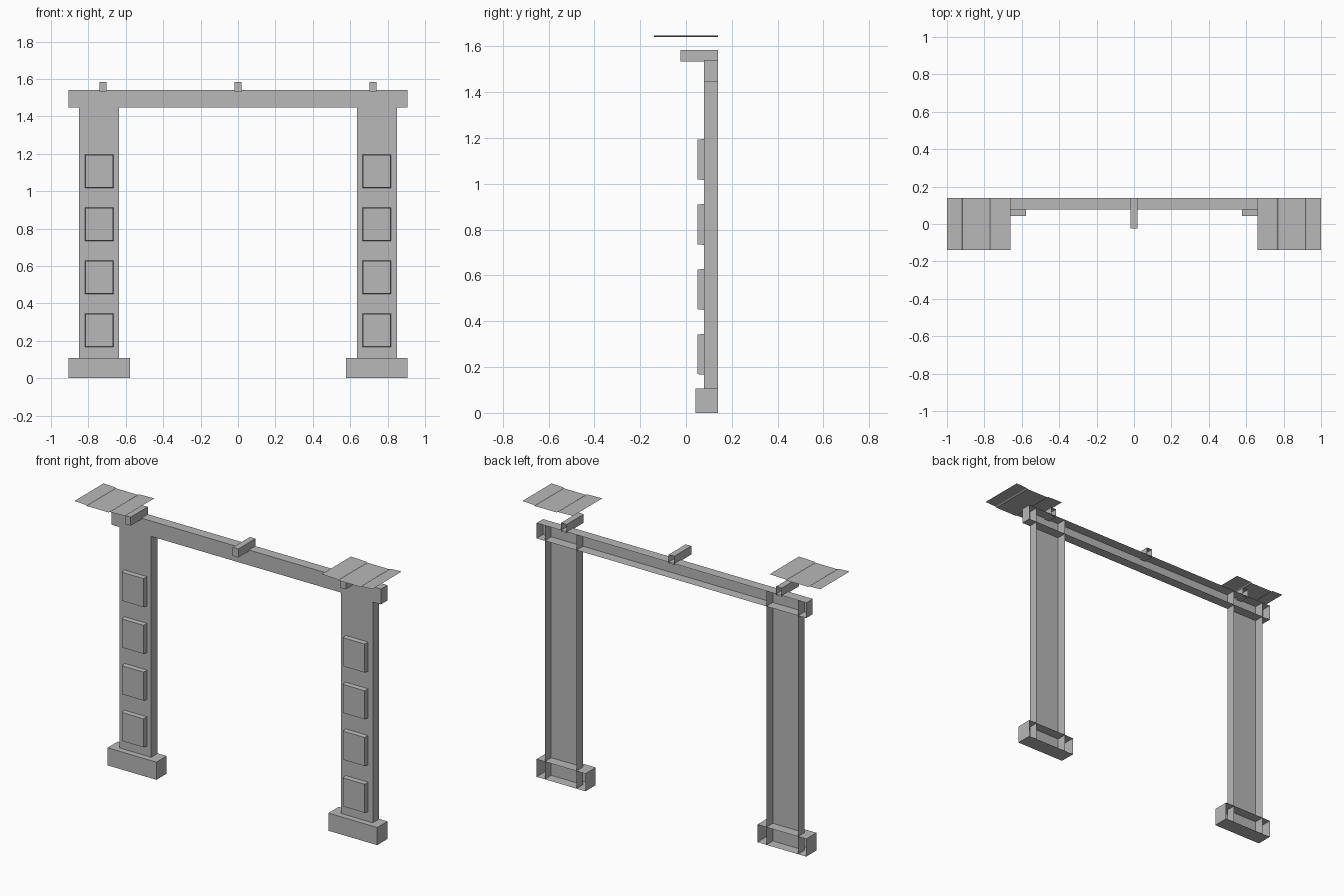
import bpy

if "Cube" in bpy.data.objects:
    bpy.data.objects.remove(bpy.data.objects["Cube"])

# One flat grey for the whole frame
grey = bpy.data.materials.new("plain grey")
grey.diffuse_color = (0.48, 0.48, 0.48, 1)
grey.use_nodes = True
grey.node_tree.nodes["Principled BSDF"].inputs["Base Color"].default_value = grey.diffuse_color

BACK = 0.14     # shared open back plane
FACE = 0.078    # front plane of the posts and the beam


def add_mesh(name, verts, faces):
    mesh = bpy.data.meshes.new(name)
    mesh.from_pydata(verts, [], faces)
    mesh.materials.append(grey)
    obj = bpy.data.objects.new(name, mesh)
    bpy.context.collection.objects.link(obj)
    return obj


def open_box(name, x0, x1, y0, y1, z0, z1, taper=0.0):
    """Box without a back face; taper narrows the front face."""
    x0, x1 = min(x0, x1), max(x0, x1)
    t = taper
    verts = [(x0 + t, y0, z0 + t), (x1 - t, y0, z0 + t),
             (x1 - t, y0, z1 - t), (x0 + t, y0, z1 - t),
             (x0, y1, z0), (x1, y1, z0), (x1, y1, z1), (x0, y1, z1)]
    faces = [(0, 1, 2, 3), (0, 4, 5, 1), (1, 5, 6, 2),
             (2, 6, 7, 3), (3, 7, 4, 0)]
    return add_mesh(name, verts, faces)


def roof_sheet(name, side):
    """Thin sheet with a slightly sunken middle, swept front to back."""
    profile = [(0.66, 1.648), (0.763, 1.645), (0.770, 1.640),
               (0.918, 1.640), (0.925, 1.645), (1.0, 1.648)]
    verts = [(side * x, y, z) for x, z in profile for y in (-0.14, BACK)]
    faces = []
    for i in range(len(profile) - 1):
        a = 2 * i
        f = (a, a + 2, a + 3, a + 1)
        faces.append(f if side > 0 else f[::-1])
    return add_mesh(name, verts, faces)


# Crossbeam
open_box("crossbeam", -0.905, 0.905, FACE, BACK, 1.447, 1.54)

# Brackets along the top of the beam
for name, x in (("left", -0.722), ("middle", 0.0), ("right", 0.722)):
    open_box(name + "_bracket", x - 0.0185, x + 0.0185, -0.024, BACK, 1.533, 1.585)

# Mirrored posts, bases, raised panels and roof sheets
for name, s in (("left", -1), ("right", 1)):
    open_box(name + "_post", s * 0.637, s * 0.85, FACE, BACK, 0.0, 1.54)
    open_box(name + "_base", s * 0.577, s * 0.905, 0.042, BACK, 0.0, 0.107)
    for i in range(4):
        z = 0.166 + 0.2835 * i
        open_box(f"{name}_panel_{i + 1}", s * 0.666, s * 0.818,
                 0.051, FACE, z, z + 0.179, taper=0.003)
    roof_sheet(name + "_roof_sheet", s)
